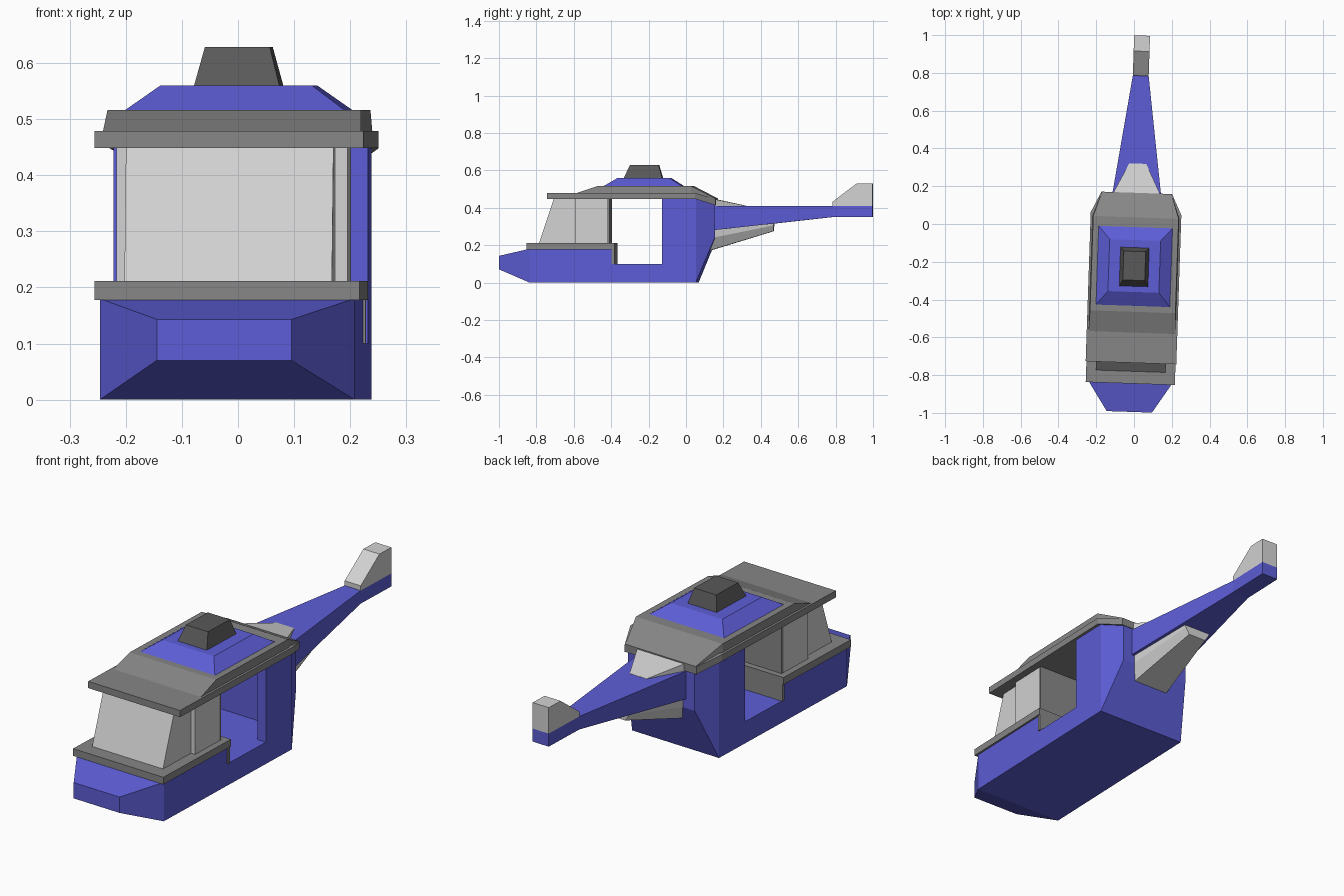
import bpy, bmesh, math
from mathutils import Matrix

cube = bpy.data.objects.get("Cube")
if cube:
    bpy.data.objects.remove(cube, do_unlink=True)


def material(name, rgb):
    m = bpy.data.materials.new(name)
    m.use_nodes = True
    col = (*rgb, 1)
    m.diffuse_color = col
    m.node_tree.nodes["Principled BSDF"].inputs["Base Color"].default_value = col
    return m


BLUE = material("blue paint", (0.11, 0.11, 0.68))
GREY = material("trim grey", (0.24, 0.24, 0.24))
LIGHT = material("light grey", (0.65, 0.65, 0.65))
DARK = material("dark grey", (0.10, 0.10, 0.10))

# The whole craft is yawed slightly
YAW = Matrix.Translation((0.009, 0, 0)) @ Matrix.Rotation(math.radians(-1.95), 4, 'Z')


def finish(name, bm, mat):
    bmesh.ops.recalc_face_normals(bm, faces=bm.faces)
    bm.transform(YAW)
    me = bpy.data.meshes.new(name)
    bm.to_mesh(me)
    bm.free()
    me.materials.append(mat)
    ob = bpy.data.objects.new(name, me)
    bpy.context.collection.objects.link(ob)
    return ob


def skin(name, mat, rings):
    """Join rings of points into a closed solid."""
    bm = bmesh.new()
    rows = [[bm.verts.new(p) for p in ring] for ring in rings]
    n = len(rows[0])
    for a, b in zip(rows, rows[1:]):
        for i in range(n):
            j = (i + 1) % n
            bm.faces.new((a[i], a[j], b[j], b[i]))
    bm.faces.new(rows[0])
    bm.faces.new(rows[-1])
    return finish(name, bm, mat)


def loft(name, mat, *sections):
    """Symmetric solid along y; section = (y, z bottom, z top, half width[, top half width])."""
    return skin(name, mat, [[(-w[0], y, z0), (w[0], y, z0), (w[-1], y, z1), (-w[-1], y, z1)]
                            for y, z0, z1, *w in sections])


def frustum(name, mat, *levels):
    """Stacked rectangles; level = (z, half width, y front, y back)."""
    return skin(name, mat, [[(-w, y0, z), (w, y0, z), (w, y1, z), (-w, y1, z)]
                            for z, w, y0, y1 in levels])


def box(name, mat, x0, x1, y0, y1, z0, z1):
    return skin(name, mat, [[(x0, y, z0), (x1, y, z0), (x1, y, z1), (x0, y, z1)]
                            for y in (y0, y1)])


W = 0.227  # half width of the hull

# Lower hull, cabin floor and rear cabin shell
loft("nose_hull", BLUE, (-0.995, 0.07, 0.143, 0.12), (-0.83, 0, 0.18, W), (-0.385, 0, 0.18, W))
loft("cabin_floor", BLUE, (-0.385, 0, 0.1, W), (0.03, 0, 0.1, W))
for side, name in ((-1, "right"), (1, "left")):
    xs = sorted((side * W, side * (W - 0.045)))
    box(name + "_rear_wall", BLUE, *xs, -0.12, 0.03, 0.1, 0.45)
loft("rear_bulkhead", BLUE, (0.03, 0, 0.45, W), (0.06, 0, 0.45, W), (0.16, 0.24, 0.415, 0.175))

# Tail boom and fin
loft("tail_boom", BLUE, (0.15, 0.28, 0.41, 0.13), (0.785, 0.35, 0.41, 0.042),
     (0.998, 0.35, 0.41, 0.042))
loft("boom_cowl", LIGHT, (0.15, 0.405, 0.447, 0.13), (0.32, 0.405, 0.411, 0.045))
loft("tail_fin", LIGHT, (0.785, 0.41, 0.432, 0.042), (0.915, 0.41, 0.53, 0.042),
     (0.998, 0.41, 0.53, 0.042))

# Fairing below the boom, with chamfered lower sides
skin("lower_fairing", LIGHT, [
    [(-t, y, z2), (-m, y, z1), (-b, y, z0), (b, y, z0), (m, y, z1), (t, y, z2)]
    for y, t, m, b, z0, z1, z2 in ((0.125, 0.12, 0.12, 0.09, 0.17, 0.235, 0.285),
                                   (0.47, 0.07, 0.065, 0.045, 0.275, 0.305, 0.318))])

# Sill around the cockpit and its rear edge
box("sill", GREY, -0.236, 0.236, -0.845, -0.375, 0.178, 0.211)
box("sill_rear_plate", GREY, -0.232, 0.232, -0.39, -0.375, 0.1, 0.18)

# Glazed cockpit
frustum("windshield", LIGHT, (0.211, 0.185, -0.78, -0.58), (0.45, 0.185, -0.70, -0.58))
box("side_windows", LIGHT, -0.206, 0.206, -0.585, -0.415, 0.211, 0.45)
box("cockpit_bulkhead", GREY, -0.206, 0.206, -0.415, -0.403, 0.211, 0.45)

# Roof slab, raised roof and sloping rear edge
loft("roof_slab", GREY, (-0.735, 0.448, 0.479, 0.24), (0.055, 0.448, 0.479, 0.24),
     (0.165, 0.413, 0.447, 0.187))
loft("raised_roof", GREY, (-0.575, 0.47, 0.479, 0.23, 0.23), (-0.465, 0.47, 0.516, 0.23, 0.226),
     (0.035, 0.47, 0.516, 0.23, 0.226), (0.165, 0.435, 0.449, 0.186, 0.184))

# Engine deck and rotor mast base
frustum("engine_deck", BLUE, (0.515, 0.197, -0.435, -0.015), (0.56, 0.135, -0.36, -0.085))
frustum("mast_base", DARK, (0.56, 0.076, -0.33, -0.125), (0.628, 0.058, -0.298, -0.145))
